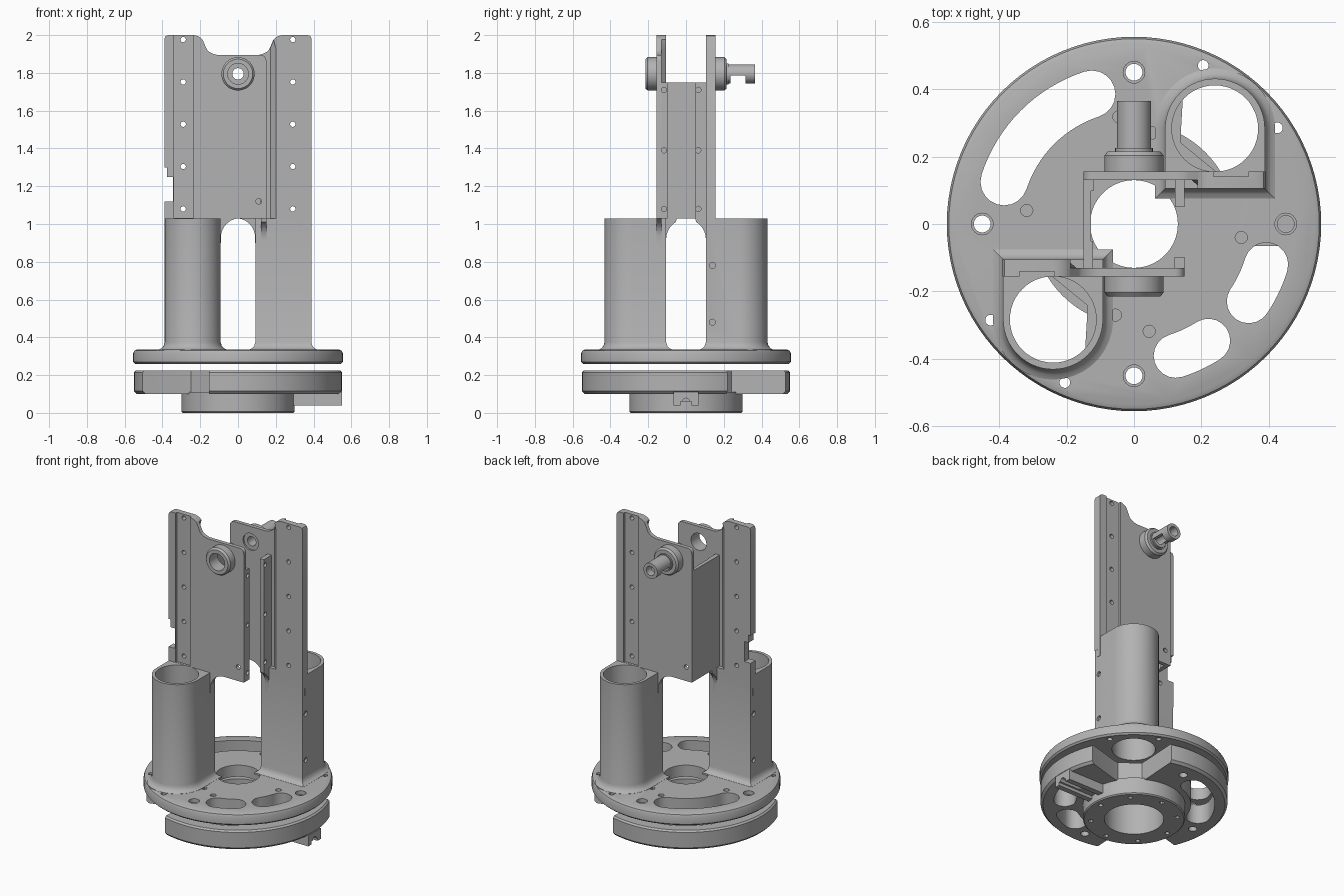
import bpy, bmesh
from math import sin, cos, pi, radians
from mathutils import Matrix

old = bpy.data.objects.get("Cube")
if old:
    bpy.data.objects.remove(old, do_unlink=True)

metal = bpy.data.materials.new("machined_grey")
metal.use_nodes = True
GREY = (0.45, 0.45, 0.45, 1)
metal.diffuse_color = GREY
metal.node_tree.nodes["Principled BSDF"].inputs["Base Color"].default_value = GREY

AXES = {"z": lambda u, v, w: (u, v, w),
        "y": lambda u, v, w: (u, w, v),
        "x": lambda u, v, w: (w, u, v)}


def loft(name, rings, axis="z"):
    """Solid through matching outlines: rings = [(outline, position along axis)]."""
    bm = bmesh.new()
    loops = [[bm.verts.new(AXES[axis](u, v, w)) for u, v in pts] for pts, w in rings]
    n = len(loops[0])
    for a, b in zip(loops, loops[1:]):
        for i in range(n):
            bm.faces.new((a[i], a[(i + 1) % n], b[(i + 1) % n], b[i]))
    bm.faces.new(loops[0])
    bm.faces.new(loops[-1])
    bmesh.ops.recalc_face_normals(bm, faces=bm.faces)
    mesh = bpy.data.meshes.new(name)
    bm.to_mesh(mesh)
    bm.free()
    mesh.materials.append(metal)
    ob = bpy.data.objects.new(name, mesh)
    bpy.context.collection.objects.link(ob)
    return ob


def prism(name, pts, w0, w1, axis="z"):
    return loft(name, [(pts, w0), (pts, w1)], axis)


def arc(u, v, r, a0, a1, n=10):
    return [(u + r * cos(radians(a0 + (a1 - a0) * i / n)),
             v + r * sin(radians(a0 + (a1 - a0) * i / n))) for i in range(n + 1)]


def circle(u, v, r, n=32):
    return arc(u, v, r, 0, 360, n)[:-1]


def rect(u0, u1, v0, v1):
    return [(u0, v0), (u1, v0), (u1, v1), (u0, v1)]


def cyl(name, u, v, r, w0, w1, axis="z", n=32):
    return prism(name, circle(u, v, r, n), w0, w1, axis)


def slot(r, w, a0, a1):
    """Curved slot outline around the centre axis."""
    c0, c1 = arc(0, 0, r, a0, a1, 1)
    return (arc(0, 0, r + w, a0, a1, 16) + arc(*c1, w, a1, a1 + 180)[1:-1]
            + arc(0, 0, r - w, a1, a0, 16) + arc(*c0, w, a0 + 180, a0 + 360)[1:-1])


def cut(ob, cutters):
    bpy.context.view_layer.objects.active = ob
    for c in cutters:
        c.hide_render = True
        mod = ob.modifiers.new("cut", "BOOLEAN")
        mod.operation, mod.solver, mod.object = "DIFFERENCE", "EXACT", c
        bpy.ops.object.modifier_apply(modifier=mod.name)
        bpy.data.objects.remove(c, do_unlink=True)


def turned(name, profile):
    """Round part from (radius, height) pairs."""
    return loft(name, [(circle(0, 0, r, 96), z) for r, z in profile])


SLOTS = [slot(0.405, 0.07, 108, 162), slot(0.41, 0.065, -34, -17), slot(0.41, 0.065, -72.5, -57.5)]
TUBE_X, TUBE_Y, TUBE_R, BORE = -0.24, -0.283, 0.148, 0.128


def shared_cuts(z0, z1):
    return ([prism("cutter", s, z0, z1) for s in SLOTS]
            + [cyl("cutter", *p, 0.025, z0, z1) for p in circle(0, 0, 0.45, 4)])


# Upper turntable disc
disc = turned("upper_disc", [(0.545, 0.26), (0.555, 0.27), (0.555, 0.315), (0.549, 0.329), (0.535, 0.335)])
cuts = shared_cuts(0.2, 0.4) + [cyl("cutter", 0, 0, 0.13, 0.2, 0.4, n=64)]
cuts += [cyl("cutter", *p, 0.032, 0.31, 0.4) for p in circle(0, 0, 0.45, 4)]
for s in (1, -1):
    cuts.append(cyl("cutter", s * TUBE_X, s * TUBE_Y, BORE, 0.2, 0.4, n=48))
    for x, y in ((0.205, 0.47), (0.425, 0.285)):
        cuts.append(cyl("cutter", s * x, s * y, 0.016, 0.2, 0.4, n=16))
    for x, y in ((0.318, -0.04), (0.055, 0.27), (-0.045, 0.318)):
        cuts.append(cyl("cutter", s * x, s * y, 0.018, 0.32, 0.4, n=16))
cut(disc, cuts)

# Lower base with two side notches below the tubes
base = turned("lower_base", [(0.535, 0.1), (0.55, 0.115), (0.55, 0.215), (0.54, 0.225)])
NOTCH = [(0.75, 0.29), (0.3, 0.16), (0.25, 0.15), (0.14, 0.24), (0.14, 0.29), (0.17, 0.8)]
cuts = shared_cuts(0.05, 0.3) + [cyl("cutter", 0, 0, 0.175, 0.05, 0.3, n=64)]
cuts += [prism("cutter", [(s * x, s * y) for x, y in NOTCH], 0.05, 0.3) for s in (1, -1)]
cut(base, cuts)

# Hub ring under the base
hub = turned("hub_ring", [(0.293, 0), (0.3, 0.007), (0.3, 0.11)])
cut(hub, [cyl("cutter", 0, 0, 0.175, -0.1, 0.2, n=64)]
    + [cyl("cutter", *p, 0.014, -0.1, 0.05, n=12) for p in circle(0, 0, 0.255, 8)])

# Side bracket on the hub
bracket = prism("side_bracket", rect(-0.065, 0.065, 0.04, 0.11), 0.27, 0.55, "x")
cut(bracket, [prism("cutter", rect(-0.03, 0.03, 0, 0.06), 0.25, 0.6, "x"),
              cyl("cutter", 0, 0.06, 0.018, 0.4, 0.6, "x", 16)])


def tube_outline(grow):
    """U-shaped tower section, widened by grow."""
    r = TUBE_R + grow
    return (arc(TUBE_X, TUBE_Y, r, 180, 360, 28)
            + [(TUBE_X + r, -0.105 + grow), (TUBE_X - r, -0.105 + grow)])


# Upper edge shared by plate and column: column top, then a smooth shoulder
SHOULDER = arc(-0.24, 1.93, 0.07, 90, 42, 6)
TOP = [(-0.39, 1.98), (-0.384, 1.994), (-0.37, 2)] + SHOULDER


def screw_cuts():
    return [cyl("cutter", -0.29, 1.08 + 0.224 * i, 0.014, -0.3, 0, "y", 16) for i in range(5)]


def tower(side):
    # Tube body with flared foot
    rings = [(0.03, 0.325), (0.03, 0.336), (0.016, 0.343), (0.006, 0.355), (0, 0.375), (0, 1.03)]
    body = loft(side + "_tube", [(tube_outline(g), z) for g, z in rings])
    cut(body, [cyl("cutter", TUBE_X, TUBE_Y, BORE, 0.2, 1.2, n=48)]
        + [cyl("cutter", -0.14, z, 0.016, -0.45, -0.375, "x", 16) for z in (0.48, 0.78)])

    # Upright plate with arched underside
    outline = ([(-0.39, 0.9), (-0.09, 0.9)] + arc(0.01, 0.93, 0.1, 180, 90)
               + [(0.15, 1.03)] + arc(0.12, 1.865, 0.03, 0, 90, 6)
               + arc(-0.1, 1.985, 0.09, 270, 225, 6) + TOP[::-1])
    plate = prism(side + "_plate", outline, -0.155, -0.13, "y")
    cut(plate, screw_cuts() + [
        prism("cutter", rect(-0.34, -0.235, 1.031, 2.1), -0.2, -0.141, "y"),
        cyl("cutter", 0, 1.795, 0.055, -0.3, 0, "y"),
        cyl("cutter", 0.11, 1.12, 0.015, -0.3, 0, "y", 16)])

    # Thick column behind the plate
    column = loft(side + "_column", [
        ([(-0.39, 0.95)] + TOP + [(-0.17, 1.93), (-0.17, 0.95)], -0.131),
        ([(-0.39, 0.95)] + TOP + [(-0.2, 1.93), (-0.2, 0.95)], -0.105)], "y")
    cut(column, screw_cuts())

    # Inner tab with gusset, and lip on the far edge
    tab_shape = ([(-0.135, 0.87), (-0.105, 0.87)] + arc(-0.0, 0.92, 0.105, 180, 120, 8)
                 + [(-0.05, 1.03), (-0.05, 1.75), (-0.135, 1.75)])
    tab = prism(side + "_tab", tab_shape, -0.15, -0.122, "x")
    lip = prism(side + "_lip", rect(-0.135, -0.098, 1.03, 1.75), 0.12, 0.15, "x")
    for ob, y, x in ((tab, -0.065, -0.15), (lip, -0.116, 0.15)):
        cut(ob, [cyl("cutter", y, z, 0.014, x - 0.015, x + 0.015, "x", 16)
                 for z in (1.08, 1.39, 1.71)])

    # Round bearing boss
    boss = loft(side + "_boss", [(circle(0, 1.795, r, 48), y) for r, y in
                                 ((0.088, -0.154), (0.088, -0.203), (0.078, -0.215))], "y")
    cut(boss, [cyl("cutter", 0, 1.795, 0.055, -0.3, 0, "y")])
    return [body, plate, column, tab, lip, boss]


front = tower("front")
back = tower("back")

# Edge notch on the front column only
for part in front[1:3]:
    cut(part, [prism("cutter", rect(-0.45, -0.345, 1.12, 1.25), -0.3, 0, "y"),
               prism("cutter", rect(-0.45, -0.375, 1.24, 1.3), -0.3, 0, "y")])

# Hollow pin in the back boss, with a notch underneath
pin = cyl("back_pin", 0, 1.795, 0.056, -0.225, -0.14, "y")
shaft = cyl("back_pin_shaft", 0, 1.795, 0.05, -0.365, -0.2, "y")
for part in (pin, shaft):
    cut(part, [cyl("cutter", 0, 1.795, 0.03, -0.5, 0, "y")])
cut(shaft, [prism("cutter", rect(-0.1, 0.1, 1.7, 1.785), -0.315, -0.235, "y")])
for part in back + [pin, shaft]:
    part.data.transform(Matrix.Rotation(pi, 4, "Z"))

# Web joining both towers
prism("web_panel", rect(-0.131, 0.131, 1.03, 1.75), -0.15, -0.127, "x")

# Smooth round walls, keep machined edges sharp
bpy.ops.object.select_all(action="DESELECT")
for ob in bpy.context.collection.objects:
    if ob.type == "MESH" and metal.name in ob.data.materials:
        ob.select_set(True)
        bpy.context.view_layer.objects.active = ob
bpy.ops.object.shade_smooth_by_angle(angle=radians(30))
